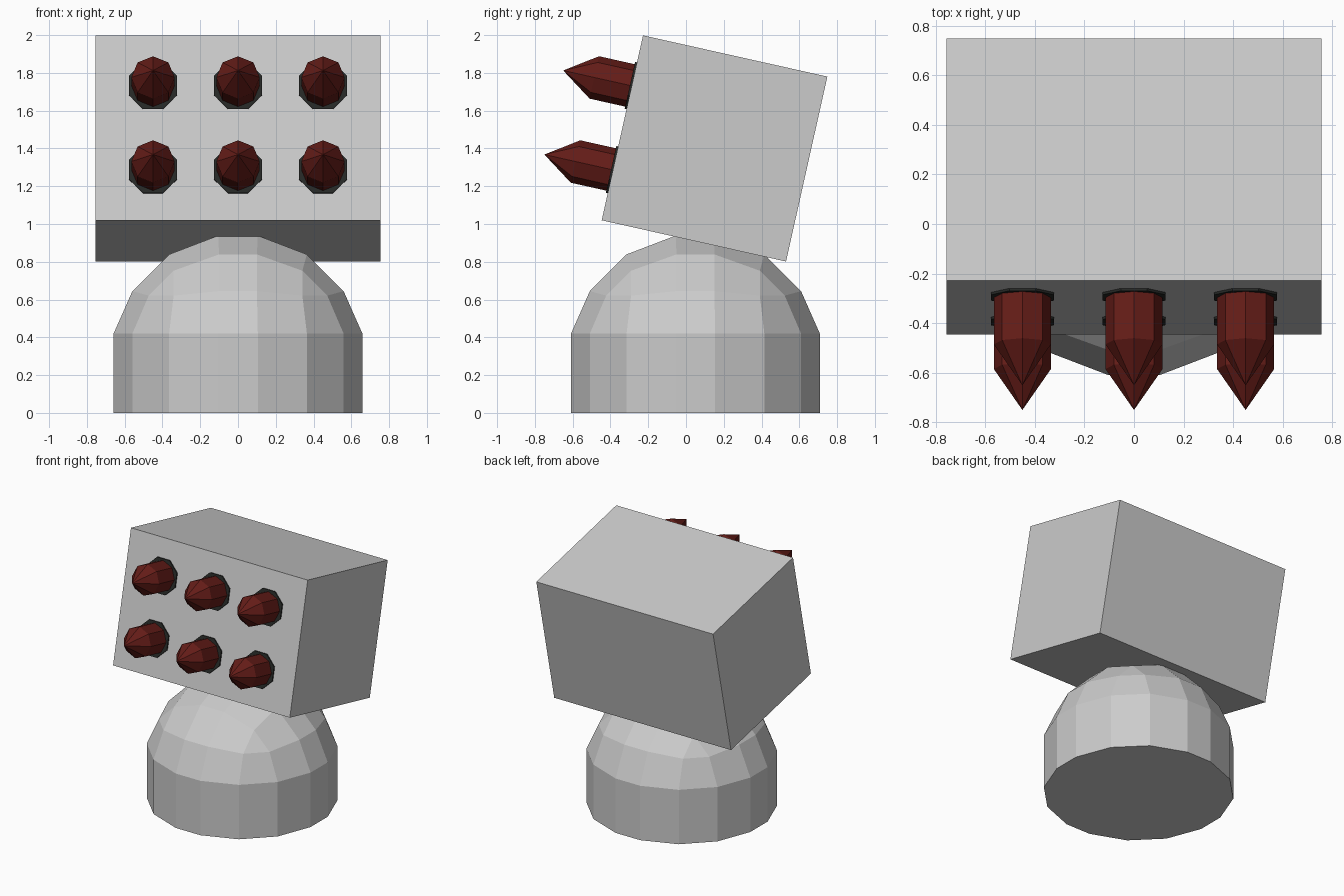
import bpy, bmesh
from math import radians, sin, cos, pi
from mathutils import Matrix, Vector

if "Cube" in bpy.data.objects:
    bpy.data.objects.remove(bpy.data.objects["Cube"])

# tilted frame shared by the launcher box and everything on its face
TILT = Matrix.Translation((0, 0.151, 1.40)) @ Matrix.Rotation(radians(-12.6), 4, 'X')


def finish(name, bm, matrix=Matrix(), mat=None):
    bmesh.ops.recalc_face_normals(bm, faces=bm.faces[:])
    me = bpy.data.meshes.new(name)
    bm.to_mesh(me)
    bm.free()
    ob = bpy.data.objects.new(name, me)
    ob.matrix_world = matrix
    if mat:
        me.materials.append(mat)
    bpy.context.collection.objects.link(ob)
    return ob


def material(name, color):
    m = bpy.data.materials.new(name)
    m.diffuse_color = (*color, 1)
    m.use_nodes = True
    m.node_tree.nodes["Principled BSDF"].inputs["Base Color"].default_value = m.diffuse_color
    return m


def lathe_y(profile, sides, phase):
    """Closed solid around the y axis from (radius, y) points; radius 0 is a tip."""
    bm = bmesh.new()
    rings = []
    for r, y in profile:
        n = sides if r > 0 else 1
        rings.append([bm.verts.new((r * sin(phase + 2 * pi * i / sides), y,
                                    r * cos(phase + 2 * pi * i / sides))) for i in range(n)])
    for a, b in zip(rings, rings[1:]):
        for i in range(sides):
            j = (i + 1) % sides
            if len(b) == 1:
                bm.faces.new((a[i], a[j], b[0]))
            else:
                bm.faces.new((a[i], a[j], b[j], b[i]))
    for ring in (rings[0], rings[-1]):
        if len(ring) > 1:
            bm.faces.new(ring)
    return bm


red = material("dark_red", (0.13, 0.012, 0.009))
black = material("dark_tube", (0.02, 0.022, 0.02))

# domed base: heavily bevelled cube rounded onto a sphere, lower half made a straight wall
bm = bmesh.new()
bmesh.ops.create_cube(bm, size=1.32)
bmesh.ops.bevel(bm, geom=bm.edges[:], offset=0.555, offset_type='OFFSET',
                segments=3, profile=0.5, affect='EDGES')
for v in bm.verts:
    v.co = v.co.normalized() * 0.675
bmesh.ops.delete(bm, geom=[v for v in bm.verts if v.co.z < -0.2], context='VERTS')
for v in bm.verts:
    if v.co.z < 0:
        v.co.z = 0
    elif v.co.z < 0.2:
        v.co.z = 0.42
    else:
        v.co.z += 0.28
bmesh.ops.holes_fill(bm, edges=[e for e in bm.edges if e.is_boundary], sides=0)
finish("domed_base", bm, Matrix.Translation((0, 0.05, 0)))

# launcher box
bm = bmesh.new()
bmesh.ops.create_cube(bm, size=1)
bmesh.ops.scale(bm, verts=bm.verts[:], vec=Vector((1.51, 1.0, 1.003)))
finish("launcher_box", bm, TILT)

# two rows of three missiles, each in a thin dark tube mouth
for row in (-1, 1):
    for col in (-1, 0, 1):
        place = TILT @ Matrix.Translation((col * 0.45, 0, row * 0.228))
        finish("missile", lathe_y([(0.115, -0.49), (0.115, -0.703), (0, -0.872)], 8, 0),
               place, red)
        finish("tube_mouth", lathe_y([(0.1375, -0.49), (0.1375, -0.51)], 8, pi / 8),
               place, black)
